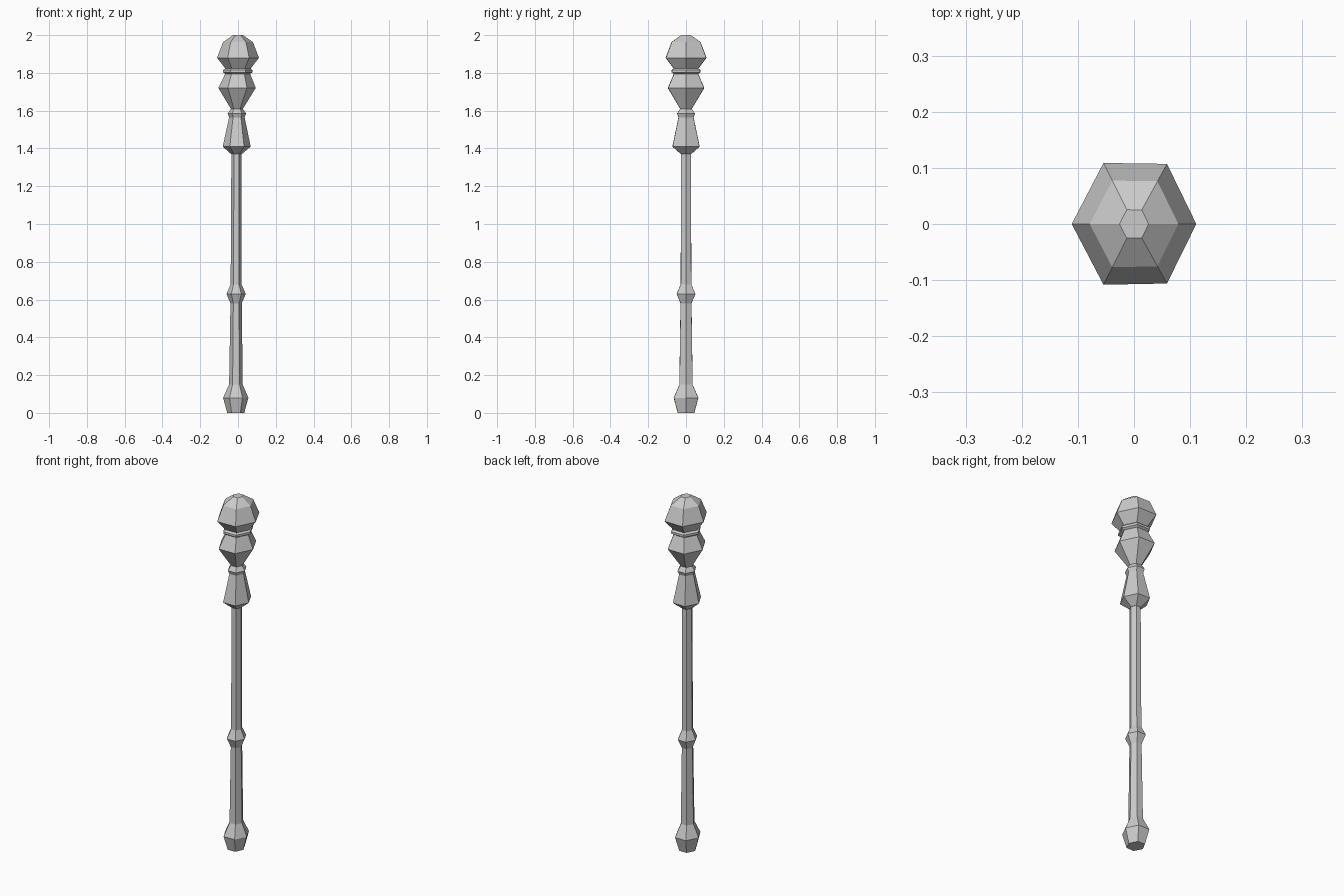
import bpy, bmesh

# slightly stretched six-sided cross-section shared by every ring
HEX = [(1, 0), (0.53, 0.965), (-0.49, 0.98), (-1, 0), (-0.49, -0.975), (0.53, -0.955)]


def turned(name, profile):
    """Six-sided turned part from (z, radius, x offset) rings, capped at both ends."""
    bm = bmesh.new()
    rings = [[bm.verts.new((r * x + dx, r * y, z)) for x, y in HEX]
             for z, r, dx in profile]
    for a, b in zip(rings, rings[1:]):
        for i in range(6):
            j = (i + 1) % 6
            bm.faces.new((a[i], a[j], b[j], b[i]))
    bm.faces.new(rings[0][::-1])
    bm.faces.new(rings[-1])
    bmesh.ops.recalc_face_normals(bm, faces=bm.faces[:])
    mesh = bpy.data.meshes.new(name)
    bm.to_mesh(mesh)
    bm.free()
    obj = bpy.data.objects.new(name, mesh)
    bpy.context.collection.objects.link(obj)
    return obj


# long handle with foot knob and grip ring
turned("handle", [
    (0.0, 0.045, -0.012), (0.08, 0.067, -0.012), (0.15, 0.036, -0.011),
    (0.58, 0.030, -0.010), (0.63, 0.051, -0.010), (0.68, 0.029, -0.010),
    (1.37, 0.027, -0.008)])

# flared collar and small ring above it
turned("collar", [
    (1.37, 0.028, -0.008), (1.41, 0.074, -0.007), (1.565, 0.041, -0.006),
    (1.585, 0.049, -0.006), (1.61, 0.032, -0.006)])

# cup below the head
turned("cup", [
    (1.61, 0.032, -0.006), (1.72, 0.099, -0.005), (1.795, 0.066, -0.002)])

# thin band between cup and head
turned("band", [
    (1.795, 0.066, -0.002), (1.803, 0.078, -0.001), (1.815, 0.078, -0.001),
    (1.823, 0.067, 0)])

# faceted round head
turned("head", [
    (1.823, 0.067, 0), (1.88, 0.111, 0), (1.963, 0.079, 0), (2.0, 0.026, 0)])
